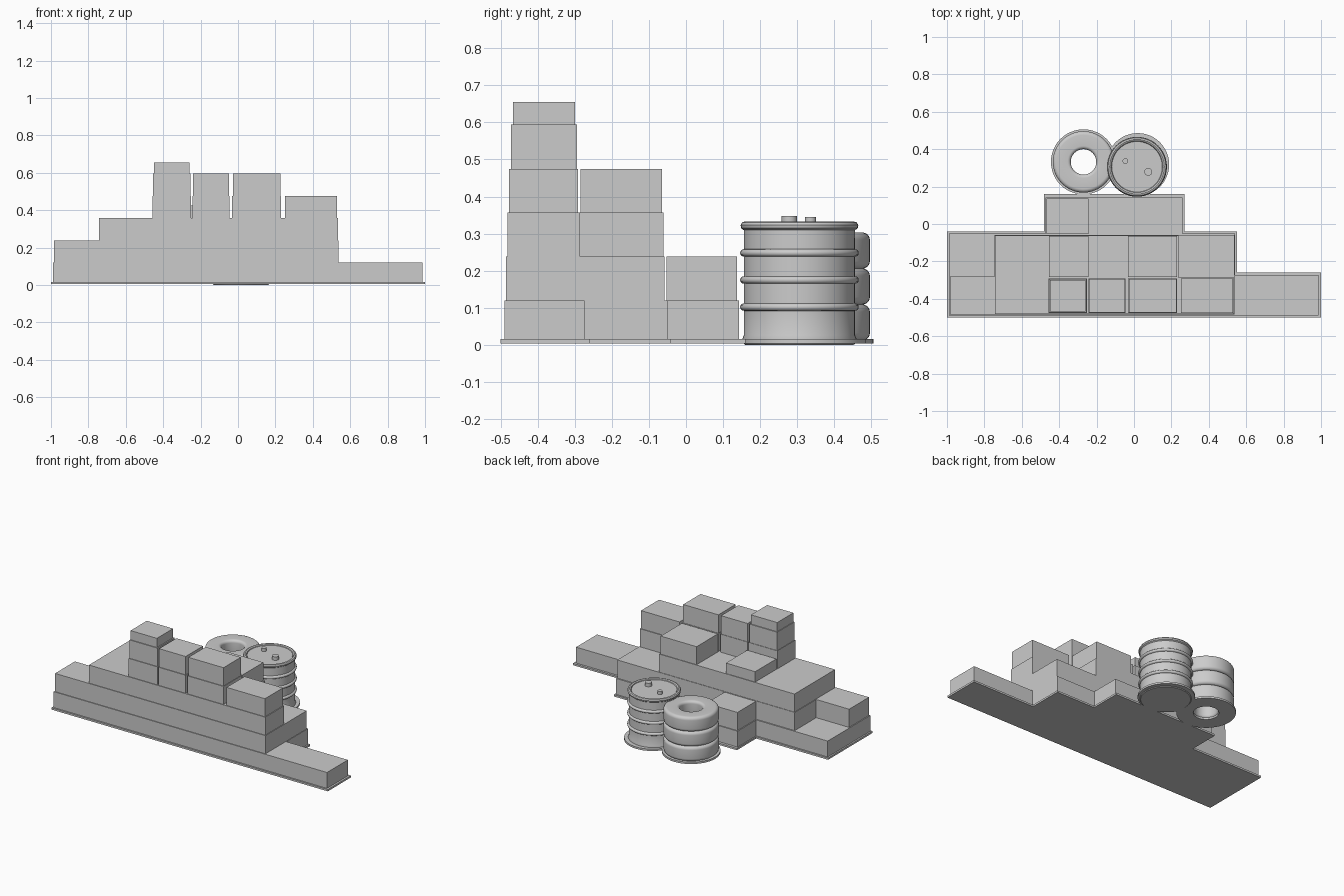
import bpy, bmesh, math

if "Cube" in bpy.data.objects:
    bpy.data.objects.remove(bpy.data.objects["Cube"], do_unlink=True)

grey = bpy.data.materials.new("plain_grey")
grey.use_nodes = True
grey.diffuse_color = (0.6, 0.6, 0.6, 1)
grey.node_tree.nodes["Principled BSDF"].inputs["Base Color"].default_value = (0.6, 0.6, 0.6, 1)


def finish(name, bm, smooth=False):
    bmesh.ops.recalc_face_normals(bm, faces=bm.faces)
    mesh = bpy.data.meshes.new(name)
    bm.to_mesh(mesh)
    bm.free()
    mesh.materials.append(grey)
    obj = bpy.data.objects.new(name, mesh)
    bpy.context.collection.objects.link(obj)
    if smooth:
        bpy.ops.object.select_all(action="DESELECT")
        obj.select_set(True)
        bpy.context.view_layer.objects.active = obj
        bpy.ops.object.shade_smooth_by_angle(angle=math.radians(40))
    return obj


def prism(name, outline, z0, z1):
    bm = bmesh.new()
    face = bm.faces.new([bm.verts.new((x, y, z0)) for x, y in outline])
    up = bmesh.ops.extrude_face_region(bm, geom=[face])["geom"]
    bmesh.ops.translate(bm, vec=(0, 0, z1 - z0),
                        verts=[v for v in up if isinstance(v, bmesh.types.BMVert)])
    return finish(name, bm)


def box(name, x0, x1, y0, y1, z0, z1):
    return prism(name, [(x0, y0), (x1, y0), (x1, y1), (x0, y1)], z0, z1)


def lathe(name, profile, x, y, closed=False, steps=48):
    # Spin a radius/height profile about a vertical axis
    bm = bmesh.new()
    vs = [bm.verts.new((r, 0, z)) for r, z in profile]
    pairs = list(zip(vs, vs[1:])) + ([(vs[-1], vs[0])] if closed else [])
    es = [bm.edges.new(p) for p in pairs]
    bmesh.ops.spin(bm, geom=vs + es, cent=(0, 0, 0), axis=(0, 0, 1),
                   angle=math.tau, steps=steps)
    bmesh.ops.remove_doubles(bm, verts=bm.verts, dist=0.0001)
    obj = finish(name, bm, True)
    obj.location = (x, y, 0)
    return obj


def arc(r, z, rad, a0, a1, n=6):
    angles = [math.radians(a0 + (a1 - a0) * i / n) for i in range(n + 1)]
    return [(r + rad * math.cos(a), z + rad * math.sin(a)) for a in angles]


# Stepped ground plate under the crates
prism("crate_base", [(-1, -0.5), (1, -0.5), (1, -0.26), (0.55, -0.26), (0.55, -0.04),
                     (0.27, -0.04), (0.27, 0.16), (-0.48, 0.16), (-0.48, -0.04), (-1, -0.04)],
      0.004, 0.016)

# Crate layers, each drawn in slightly from the one below
L = [0.016, 0.12, 0.239, 0.357, 0.475, 0.595, 0.655]
prism("crates_bottom", [(-0.99, -0.49), (0.987, -0.49), (0.987, -0.274), (0.541, -0.274),
                        (0.541, -0.05), (0.26, -0.05), (0.26, 0.143), (-0.473, 0.143),
                        (-0.473, -0.05), (-0.99, -0.05)], L[0], L[1])
prism("crates_second", [(-0.984, -0.485), (0.538, -0.485), (0.538, -0.058),
                        (-0.746, -0.058), (-0.746, -0.28), (-0.984, -0.28)], L[1], L[2])
box("crate_back", -0.468, -0.242, -0.053, 0.137, L[1], L[2])
prism("crates_third", [(-0.742, -0.481), (0.534, -0.481), (0.534, -0.286), (0.238, -0.286),
                       (0.238, -0.061), (-0.742, -0.061)], L[2], L[3])

# Separate columns along the front
for name, x0, x1, top in (("far_right", -0.457, -0.25, 5), ("inner_right", -0.243, -0.045, 5),
                          ("inner_left", -0.031, 0.229, 5), ("far_left", 0.251, 0.529, 4)):
    for k in range(3, top):
        inset = 0.003 * (k - 3)
        box(f"crate_{name}_{k}", x0 + inset, x1 - inset, -0.477 + inset * 1.5,
            -0.291 - inset, L[k], L[k + 1])
box("crate_peak", -0.45, -0.26, -0.467, -0.3, L[5], L[6])

# Upper crates in the middle row
box("crate_middle_tall", -0.031, 0.229, -0.284, -0.065, L[3], L[4])
box("crate_middle_short", -0.455, -0.243, -0.284, -0.065, L[3], 0.425)

# Tyre stack
TX, TY = -0.27, 0.332
lathe("tyre_base", [(0.075, 0.004), (0.174, 0.004), (0.174, 0.016), (0.075, 0.016)],
      TX, TY, closed=True)
for i in range(3):
    z0 = 0.012 + i * 0.097
    z1 = z0 + 0.097
    ring = (arc(0.144, z0 + 0.02, 0.02, -90, 0) + arc(0.144, z1 - 0.02, 0.02, 0, 90)
            + arc(0.086, z1 - 0.018, 0.018, 90, 180) + arc(0.086, z0 + 0.018, 0.018, 180, 270))
    lathe(f"tyre_{i}", ring, TX, TY, closed=True)

# Drum with raised hoops and a recessed lid
BX, BY = 0.016, 0.306
lathe("drum_base", [(0, 0.004), (0.168, 0.004), (0.168, 0.016), (0, 0.016)], 0.02, 0.318)
profile = [(0, 0), (0.146, 0), (0.153, 0.006), (0.155, 0.014), (0.15, 0.026)]
for z in (0.102, 0.175, 0.248):
    profile += arc(0.15, z, 0.01, -90, 90)
profile += arc(0.147, 0.321, 0.012, -75, 180) + [(0.135, 0.325), (0, 0.325)]
lathe("drum", profile, BX, BY)
for name, x, y, r, top in (("large", 0.076, 0.279, 0.021, 0.348),
                           ("small", -0.046, 0.336, 0.015, 0.345)):
    lathe(f"drum_cap_{name}", [(0, 0.32), (r, 0.32), (r, top), (0, top)], x, y, steps=20)
